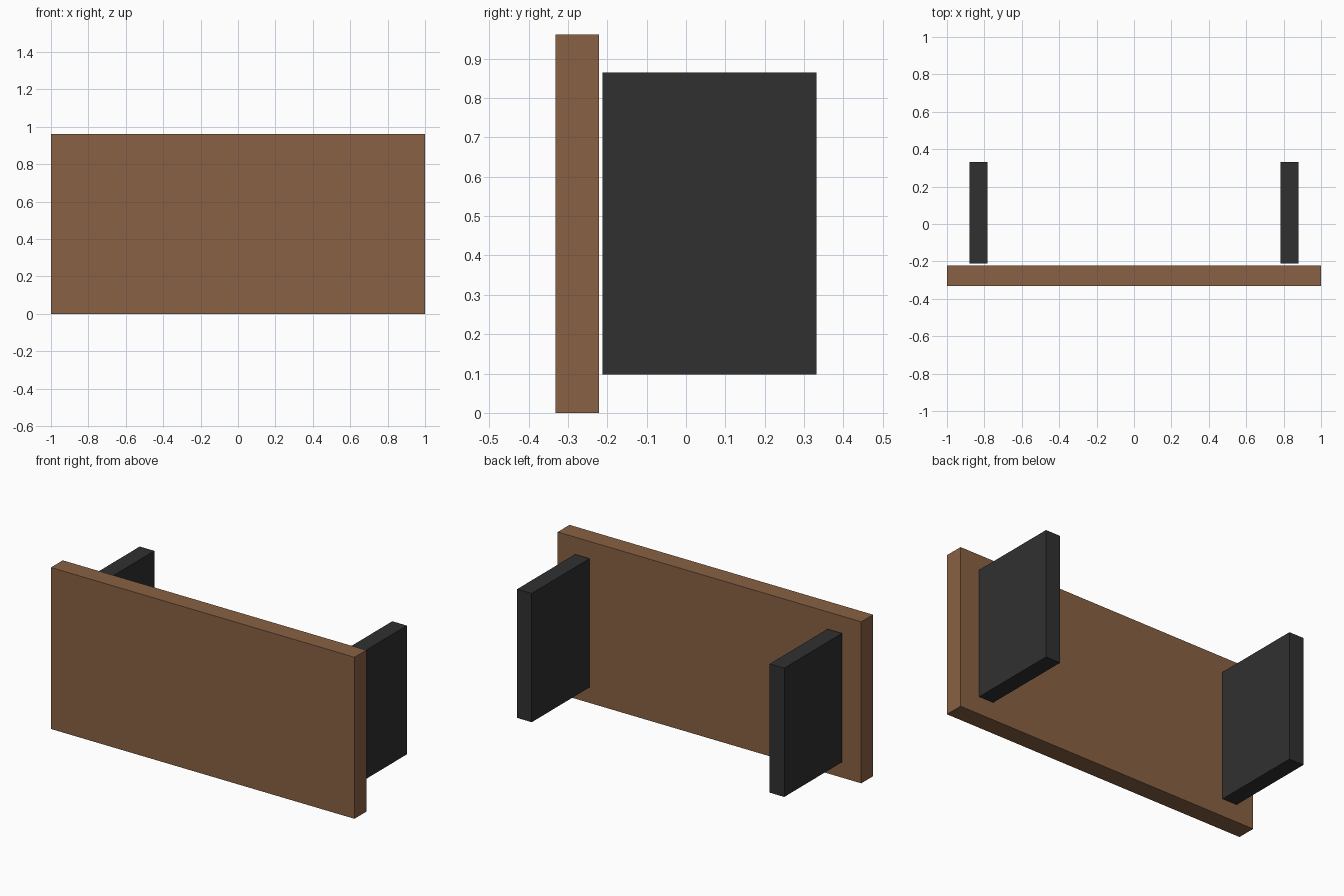
import bpy

if "Cube" in bpy.data.objects:
    bpy.data.objects.remove(bpy.data.objects["Cube"])


def material(name, color):
    mat = bpy.data.materials.new(name)
    mat.diffuse_color = (*color, 1.0)
    mat.use_nodes = True
    mat.node_tree.nodes["Principled BSDF"].inputs["Base Color"].default_value = mat.diffuse_color
    return mat


def box(name, lo, hi, mat):
    """Axis-aligned box between two corners."""
    centre = [(a + b) / 2 for a, b in zip(lo, hi)]
    bpy.ops.mesh.primitive_cube_add(size=1, location=centre)
    obj = bpy.context.object
    obj.name = name
    obj.scale = [b - a for a, b in zip(lo, hi)]
    bpy.ops.object.transform_apply(location=False, rotation=False, scale=True)
    obj.data.materials.append(mat)
    return obj


wood = material("wood", (0.25, 0.12, 0.057))
dark = material("dark", (0.03, 0.03, 0.03))

# Upright wooden board across the front
box("board", (-1, -0.332, 0), (1, -0.221, 0.962), wood)

# Two side panels behind it, with a thin gap to the board
for side, x in (("left", -0.832), ("right", 0.832)):
    box(side + "_support", (x - 0.048, -0.212, 0.098), (x + 0.048, 0.332, 0.865), dark)
